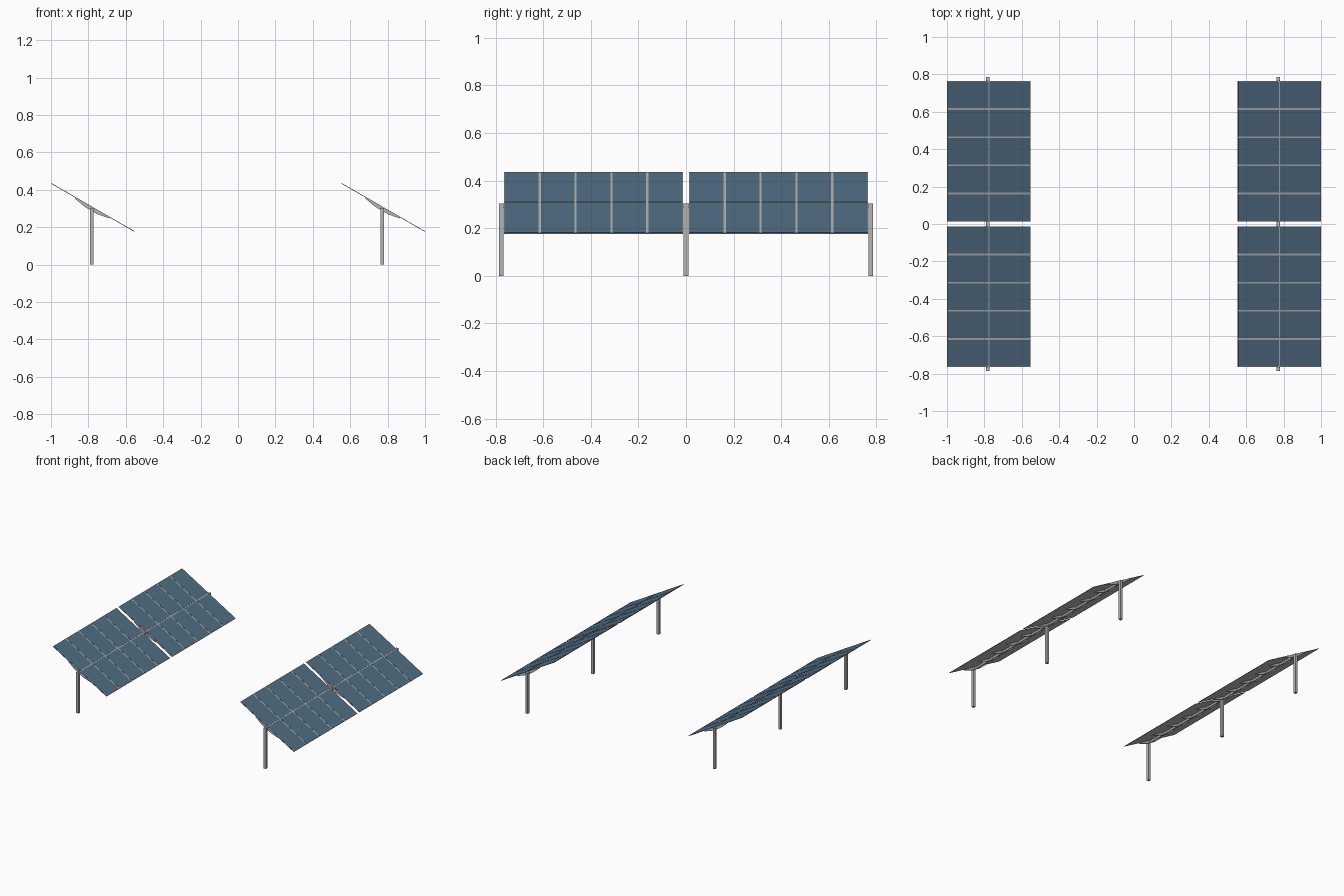
import bpy, bmesh, math
from mathutils import Matrix, Vector

if "Cube" in bpy.data.objects:
    bpy.data.objects.remove(bpy.data.objects["Cube"])

TILT = math.radians(30)
HALF = 0.2565          # half slope length of a table
PITCH = 0.1505         # module pitch along the row
Y0 = 0.0125            # half gap between the two tables


def mat(name, rgb):
    m = bpy.data.materials.new(name)
    m.diffuse_color = (*rgb, 1)
    m.use_nodes = True
    m.node_tree.nodes["Principled BSDF"].inputs["Base Color"].default_value = m.diffuse_color
    return m


BLUE = mat("panel blue", (0.082, 0.155, 0.23))
STEEL = mat("galvanised steel", (0.46, 0.46, 0.46))


def finish(name, bm, material, matrix=Matrix(), smooth=False):
    bmesh.ops.recalc_face_normals(bm, faces=bm.faces[:])
    me = bpy.data.meshes.new(name)
    bm.to_mesh(me)
    bm.free()
    me.materials.append(material)
    ob = bpy.data.objects.new(name, me)
    bpy.context.collection.objects.link(ob)
    ob.matrix_world = matrix
    if smooth:
        bpy.ops.object.select_all(action='DESELECT')
        ob.select_set(True)
        bpy.context.view_layer.objects.active = ob
        bpy.ops.object.shade_smooth_by_angle(angle=math.radians(40))
    return ob


def add_box(bm, lo, hi):
    lo, hi = Vector(lo), Vector(hi)
    m = Matrix.Translation((lo + hi) / 2) @ Matrix.Diagonal((*(hi - lo), 1))
    bmesh.ops.create_cube(bm, size=1, matrix=m)


def add_bracket(bm, y, w=0.008):
    # tapered bracket profile in the slope/normal plane, extruded along the row
    prof = [(-0.106, -0.002), (0.106, -0.002), (0.106, -0.007),
            (0.04, -0.019), (-0.04, -0.019), (-0.106, -0.007)]
    f = bm.faces.new([bm.verts.new((x, y - w / 2, z)) for x, z in prof])
    ext = bmesh.ops.extrude_face_region(bm, geom=[f])
    bmesh.ops.translate(bm, vec=(0, w, 0),
                        verts=[v for v in ext["geom"] if isinstance(v, bmesh.types.BMVert)])


def build_row(side, cx):
    slope = Matrix.Translation((cx, 0, 0.3065)) @ Matrix.Rotation(TILT, 4, 'Y')
    tube_x, tube_z = cx - 0.005, 0.295

    for s, end in ((-1, "front"), (1, "back")):
        ya, yb = sorted((s * Y0, s * (Y0 + 5 * PITCH)))
        tag = f"{side}_{end}"
        # thin grey frame slab, seen from below and between the modules
        bm = bmesh.new()
        add_box(bm, (-HALF, ya, -0.002), (HALF, yb, 0.0005))
        finish(tag + "_panel_frame", bm, STEEL, slope)

        # two by five blue modules
        bm = bmesh.new()
        for i in range(5):
            y = ya + i * PITCH
            for xa, xb in ((-HALF + 0.003, -0.003), (0.003, HALF - 0.003)):
                add_box(bm, (xa, y + 0.0045, 0), (xb, y + PITCH - 0.0045, 0.0015))
        finish(tag + "_modules", bm, BLUE, slope)

        # brackets under every module joint
        bm = bmesh.new()
        for i in range(6):
            add_bracket(bm, ya + i * PITCH + (0.005 if i == 0 else -0.005 if i == 5 else 0))
        finish(tag + "_brackets", bm, STEEL, slope)

    # torque tube
    bm = bmesh.new()
    bmesh.ops.create_cone(bm, cap_ends=True, segments=12, radius1=0.009, radius2=0.009,
                          depth=1.57, matrix=Matrix.Rotation(math.pi / 2, 4, 'X'))
    finish(side + "_torque_tube", bm, STEEL, Matrix.Translation((tube_x, 0, tube_z)), True)

    # square posts
    for y, name in ((-0.776, "front"), (0, "middle"), (0.776, "back")):
        bm = bmesh.new()
        add_box(bm, (-0.0095, -0.0095, 0), (0.0095, 0.0095, 0.304))
        finish(f"{side}_{name}_post", bm, STEEL, Matrix.Translation((tube_x, y, 0)))


build_row("left", -0.7765)
build_row("right", 0.7765)
